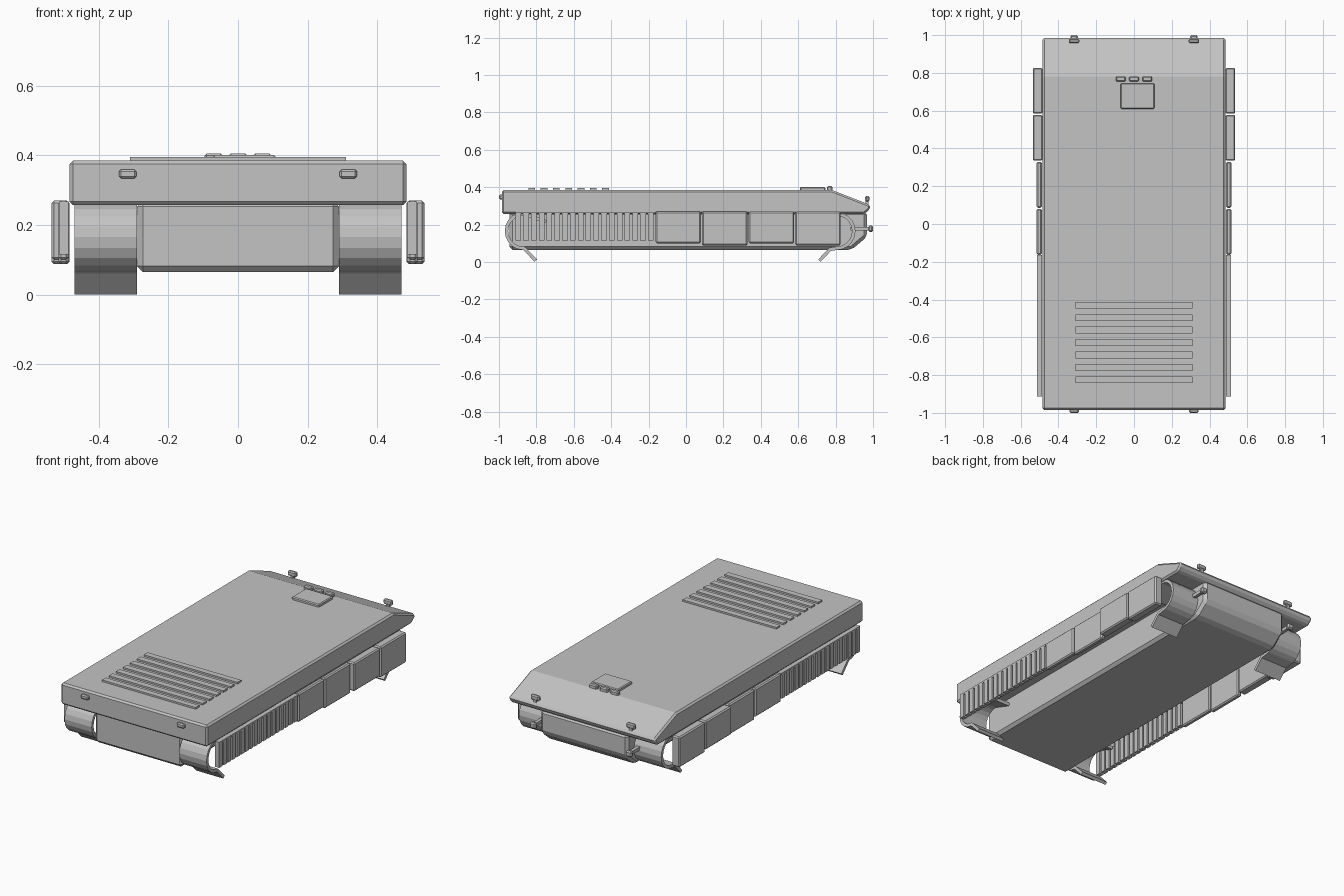
import bpy, bmesh, math

if "Cube" in bpy.data.objects:
    bpy.data.objects.remove(bpy.data.objects["Cube"])

grey = bpy.data.materials.new("plain_grey")
grey.diffuse_color = (0.55, 0.55, 0.55, 1)
grey.use_nodes = True
grey.node_tree.nodes["Principled BSDF"].inputs["Base Color"].default_value = grey.diffuse_color


def finish(name, bm, bevel=0.0):
    bmesh.ops.recalc_face_normals(bm, faces=bm.faces)
    mesh = bpy.data.meshes.new(name)
    bm.to_mesh(mesh)
    bm.free()
    ob = bpy.data.objects.new(name, mesh)
    bpy.context.collection.objects.link(ob)
    mesh.materials.append(grey)
    if bevel:
        m = ob.modifiers.new("chamfer", 'BEVEL')
        m.width, m.segments = bevel, 1
        m.limit_method, m.angle_limit = 'ANGLE', math.radians(30)
    return ob


def box(name, x, y, z, bevel=0.0):
    """Box from (min, max) ranges."""
    bm = bmesh.new()
    bmesh.ops.create_cube(bm, size=1)
    for v in bm.verts:
        for i, r in enumerate((x, y, z)):
            v.co[i] = r[0] if v.co[i] < 0 else r[1]
    return finish(name, bm, bevel)


def side_box(name, s, x, y, z, bevel=0.0):
    return box(name, sorted((s * x[0], s * x[1])), y, z, bevel)


def side_profile(name, pts, half, bevel):
    """Extrude a (y, z) outline across the width."""
    bm = bmesh.new()
    f = bm.faces.new([bm.verts.new((-half, y, z)) for y, z in pts])
    ext = bmesh.ops.extrude_face_region(bm, geom=[f])
    for g in ext["geom"]:
        if isinstance(g, bmesh.types.BMVert):
            g.co.x = half
    return finish(name, bm, bevel)


def band(name, s, path):
    """Track band: strip along a (y, z) path, thickened."""
    bm = bmesh.new()
    rows = [[bm.verts.new((s * x, y, z)) for x in (0.29, 0.47)] for y, z in path]
    for a, b in zip(rows, rows[1:]):
        bm.faces.new((a[0], a[1], b[1], b[0]))
    ob = finish(name, bm)
    m = ob.modifiers.new("thickness", 'SOLIDIFY')
    m.thickness, m.offset, m.use_even_offset = 0.018, 0, True
    return ob


# upper and lower hull
side_profile("upper_hull", [(-0.985, 0.257), (-0.985, 0.385), (0.78, 0.385),
                            (0.985, 0.305), (0.985, 0.285), (0.955, 0.257)], 0.484, 0.02)
side_profile("lower_hull", [(-0.945, 0.27), (-0.945, 0.065), (0.885, 0.065),
                            (0.968, 0.135), (0.968, 0.27)], 0.29, 0.017)

# engine grille bars on the deck
for i in range(7):
    y = -0.43 - 0.0658 * i
    box("deck_grille_bar", (-0.31, 0.31), (y - 0.018, y + 0.018), (0.38, 0.395))

# driver hatch and its periscopes
box("hatch", (-0.072, 0.108), (0.61, 0.745), (0.38, 0.401), 0.005)
for x in (-0.07, 0.0, 0.07):
    box("periscope", (x - 0.026, x + 0.026), (0.754, 0.782), (0.375, 0.406), 0.006)

for s in (1, -1):
    # track bands: open hoops with kinked ends
    for end, yc in ((-1, -0.868), (1, 0.805)):
        arc = [(yc + end * 0.092 * math.cos(t), 0.165 + 0.092 * math.sin(t))
               for t in (math.radians(-90 + 18 * k) for k in range(11))]
        foot = -0.803 if end < 0 else 0.713
        start = [(foot, 0.007), (foot + end * 0.058, 0.068)]
        band("track_band", s, start + arc + [(yc - end * 0.12, 0.215)])

    # side skirt armour panels
    for k in range(4):
        y0 = -0.163 + 0.249 * k
        x = (0.487, 0.516) if k < 2 else (0.484, 0.536)
        side_box("skirt_panel", s, x, (y0, y0 + 0.243),
                 (0.10 if k % 2 == 0 else 0.088, 0.27), 0.007)

    # slatted rear skirt
    side_box("slat_rail", s, (0.487, 0.514), (-0.912, -0.163), (0.258, 0.268))
    for k in range(18):
        y = -0.912 + 0.0417 * k
        side_box("skirt_slat", s, (0.487, 0.514), (y, y + 0.03), (0.115, 0.262))

    # headlights on stems, tow hooks and tail lights
    c = s * 0.317
    box("headlight", (c - 0.028, c + 0.028), (0.958, 0.98), (0.322, 0.352), 0.006)
    box("headlight_stem", (c - 0.009, c + 0.009), (0.961, 0.977), (0.29, 0.325))
    box("tow_hook", (c - 0.02, c + 0.02), (0.975, 1.0), (0.16, 0.195), 0.007)
    box("tow_hook_stem", (c - 0.01, c + 0.01), (0.88, 0.98), (0.168, 0.188))
    box("tail_light", (c - 0.025, c + 0.025), (-1.0, -0.975), (0.334, 0.36), 0.006)
